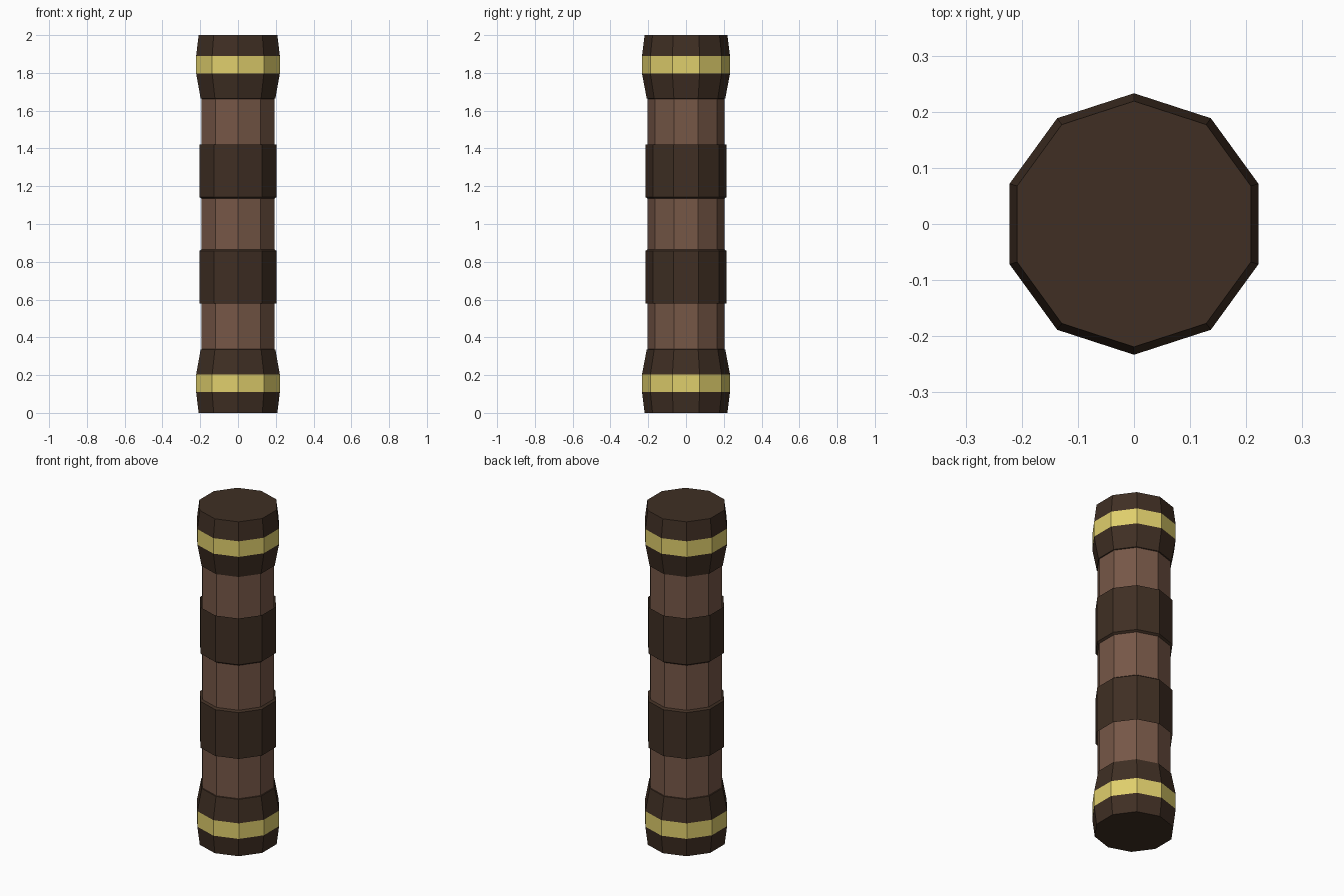
import bpy, bmesh, math

if "Cube" in bpy.data.objects:
    bpy.data.objects.remove(bpy.data.objects["Cube"])

SIDES = 10


def material(name, rgb):
    m = bpy.data.materials.new(name)
    m.diffuse_color = (*rgb, 1)
    m.use_nodes = True
    m.node_tree.nodes["Principled BSDF"].inputs["Base Color"].default_value = m.diffuse_color
    return m


dark = material("dark_wood", (0.05, 0.028, 0.017))
brown = material("brown_wood", (0.18, 0.095, 0.062))
gold = material("gold", (0.74, 0.62, 0.15))


def lathe(name, profile, mat, cap_start=False, flip=False):
    """Ten-sided turned shape from (radius, z) points; flip mirrors it about z = 1."""
    bm = bmesh.new()
    rings = []
    for r, z in profile:
        z = 2 - z if flip else z
        ring = []
        for i in range(SIDES):
            a = math.pi / 2 + 2 * math.pi * i / SIDES
            ring.append(bm.verts.new((r * math.cos(a), r * math.sin(a), z)))
        rings.append(ring)
    for lo, hi in zip(rings, rings[1:]):
        for i in range(SIDES):
            j = (i + 1) % SIDES
            quad = (lo[i], lo[j], hi[j], hi[i])
            bm.faces.new(quad[::-1] if flip else quad)
    if cap_start:
        bm.faces.new(rings[0] if flip else rings[0][::-1])
    mesh = bpy.data.meshes.new(name)
    bm.to_mesh(mesh)
    bm.free()
    mesh.materials.append(mat)
    obj = bpy.data.objects.new(name, mesh)
    bpy.context.collection.objects.link(obj)
    return obj


# Central shaft
lathe("shaft", [(0.203, 0.33), (0.203, 1.67)], brown)

# Lower and upper halves mirror each other
for side, flip in (("lower", False), ("upper", True)):
    # Flared end cap with a flush gold ring
    lathe(side + "_cap_end", [(0.219, 0), (0.233, 0.11)], dark, True, flip)
    lathe(side + "_gold_ring", [(0.233, 0.11), (0.233, 0.203)], gold, False, flip)
    lathe(side + "_cap_collar", [(0.233, 0.203), (0.208, 0.335), (0.203, 0.337)],
          dark, False, flip)
    # Grip sleeve, open outwards and closed towards the middle
    lathe(side + "_grip_sleeve", [(0.215, 0.58), (0.215, 0.857), (0.203, 0.866)],
          dark, False, flip)
